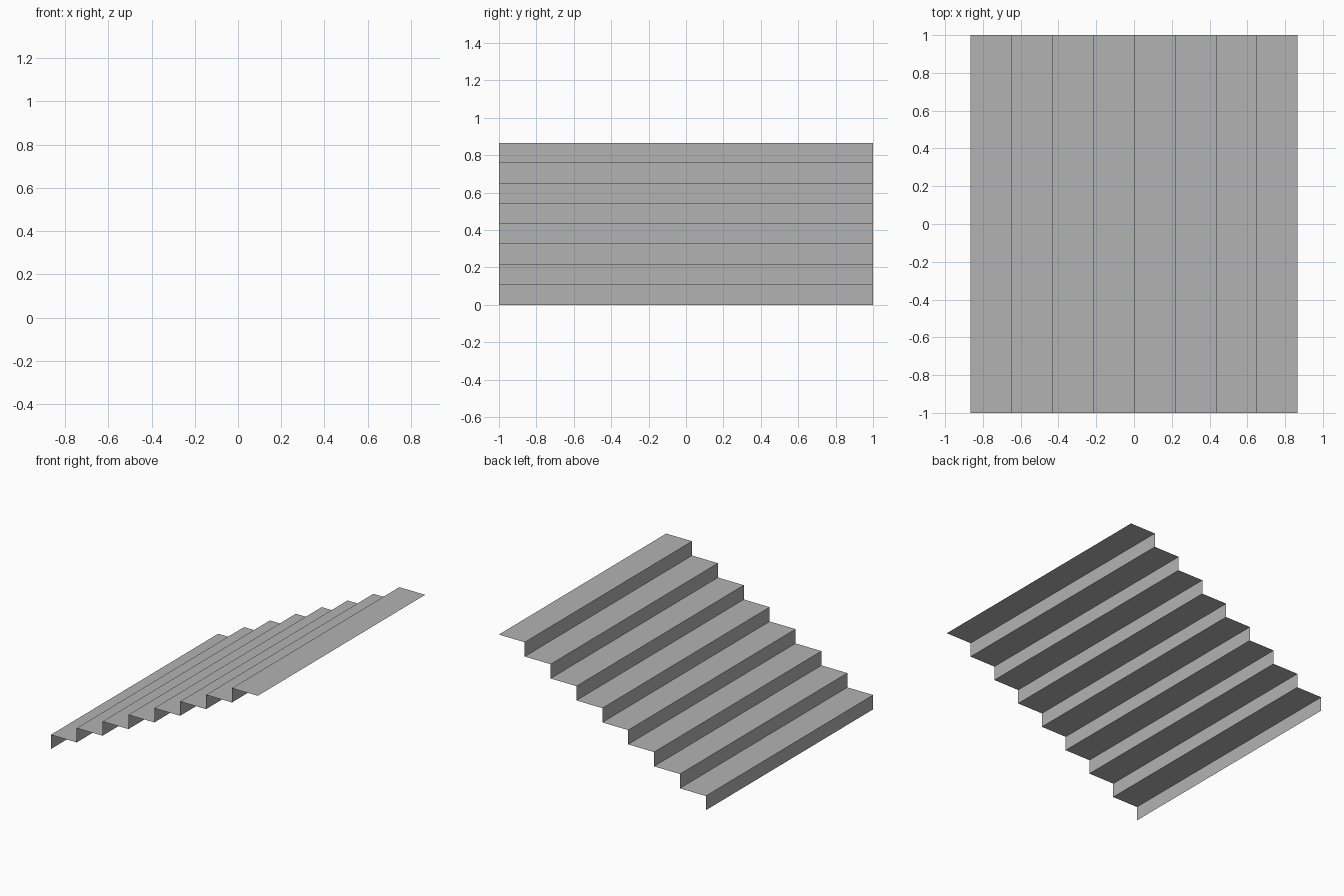
import bpy
import bmesh

if "Cube" in bpy.data.objects:
    bpy.data.objects.remove(bpy.data.objects["Cube"])

STEPS = 8
HALF_LENGTH = 0.866   # half of the run along x
HALF_WIDTH = 1.0      # half of the width along y
TREAD = 2 * HALF_LENGTH / STEPS
RISER = HALF_LENGTH / STEPS

# Zigzag side profile: riser up, then tread across, climbing toward +x
profile = [(-HALF_LENGTH, 0.0)]
for i in range(STEPS):
    x, z = -HALF_LENGTH + i * TREAD, (i + 1) * RISER
    profile += [(x, z), (x + TREAD, z)]

# Sweep the profile across the width as a thin open sheet
bm = bmesh.new()
front = [bm.verts.new((x, -HALF_WIDTH, z)) for x, z in profile]
back = [bm.verts.new((x, HALF_WIDTH, z)) for x, z in profile]
for i in range(len(profile) - 1):
    bm.faces.new((front[i], front[i + 1], back[i + 1], back[i]))

mesh = bpy.data.meshes.new("stair_steps")
bm.to_mesh(mesh)
bm.free()
stairs = bpy.data.objects.new("stair_steps", mesh)
bpy.context.collection.objects.link(stairs)

# Dark grey finish
grey = bpy.data.materials.new("dark_grey")
grey.diffuse_color = (0.45, 0.45, 0.45, 1.0)
grey.use_nodes = True
grey.node_tree.nodes["Principled BSDF"].inputs["Base Color"].default_value = grey.diffuse_color
mesh.materials.append(grey)
